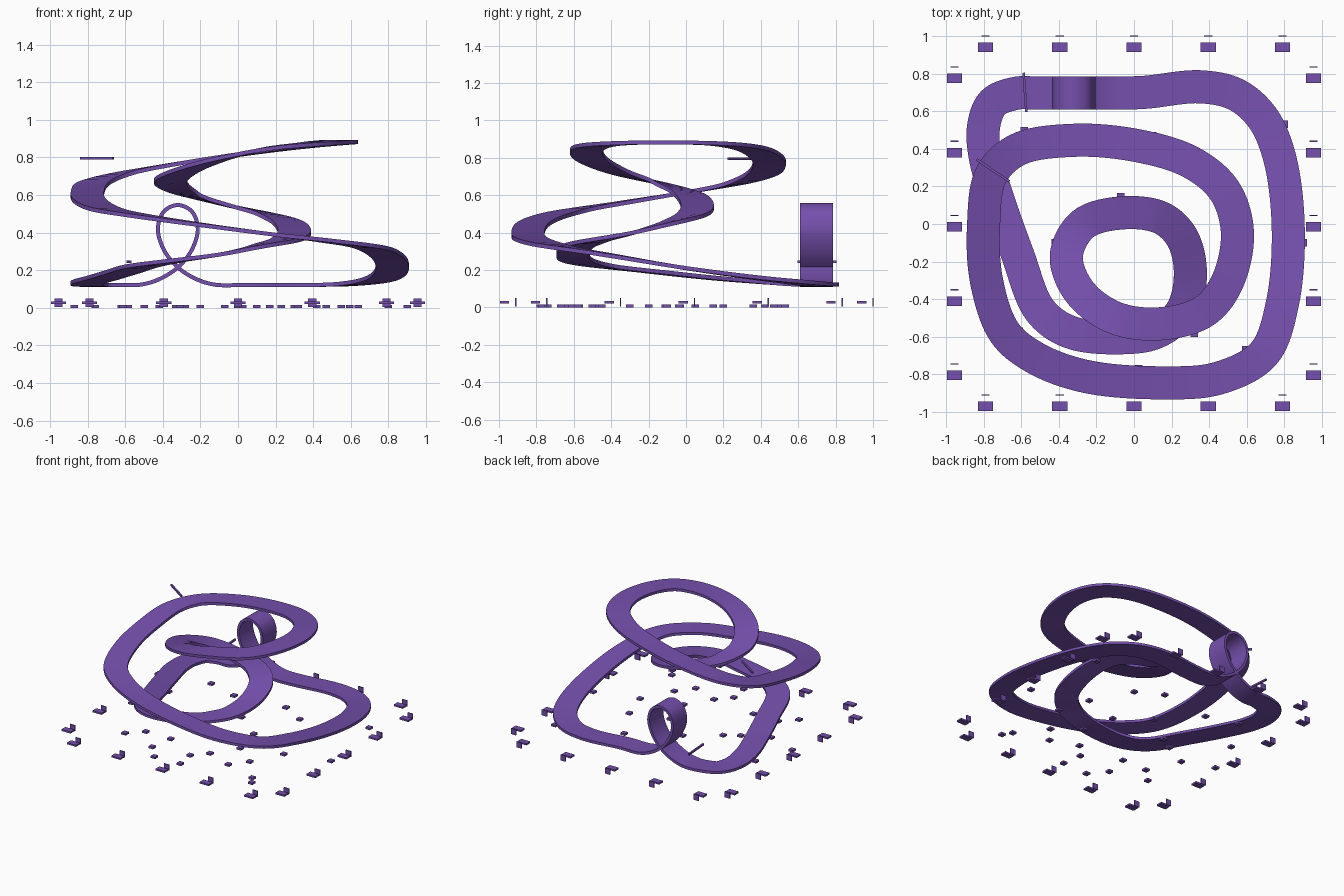
import bpy, bmesh, math
from mathutils import Vector, Matrix

if "Cube" in bpy.data.objects:
    bpy.data.objects.remove(bpy.data.objects["Cube"])

purple = bpy.data.materials.new("purple_paint")
purple.diffuse_color = (0.18, 0.08, 0.42, 1)
purple.use_nodes = True
purple.node_tree.nodes["Principled BSDF"].inputs["Base Color"].default_value = purple.diffuse_color


def finish(name, bm):
    bmesh.ops.recalc_face_normals(bm, faces=bm.faces)
    me = bpy.data.meshes.new(name)
    bm.to_mesh(me)
    bm.free()
    ob = bpy.data.objects.new(name, me)
    bpy.context.collection.objects.link(ob)
    me.materials.append(purple)
    return ob


def add_box(bm, centre, size, turn=0):
    m = Matrix.Translation(centre) @ Matrix.Rotation(turn, 4, 'Z') @ Matrix.Diagonal((*size, 1))
    bmesh.ops.create_cube(bm, size=1, matrix=m)


# Track centre line: outer sweep, climb to the top ring, spiral back down
COURSE = [
    (0.05, .70, .122), (0.35, .73, .122), (.54, .69, .125), (.68, .57, .138), (.77, .37, .16),
    (.82, 0, .21), (.79, -.42, .28), (.69, -.69, .325), (.45, -.82, .36),
    (.15, -.845, .395), (-.26, -.81, .45), (-.53, -.71, .49), (-.69, -.575, .52),
    (-.785, -.3, .565), (-.80, 0, .615), (-.76, .26, .665), (-.62, .395, .71),
    (-.33, .445, .765), (0, .42, .815), (.3, .33, .855), (.48, .18, .875),
    (.55, -.04, .882), (.5, -.3, .88), (.38, -.46, .87), (.15, -.53, .845),
    (-.1, -.5, .79), (-.29, -.36, .725), (-.36, -.17, .67), (-.27, 0, .61),
    (-.05, .06, .545), (.15, .03, .495), (.26, -.08, .455), (.3, -.28, .40),
    (.25, -.47, .36), (.12, -.575, .33), (-.06, -.605, .29), (-.34, -.575, .25),
    (-.5, -.46, .225), (-.62, -.16, .19), (-.72, .12, .16), (-.79, .35, .14),
    (-.80, .52, .127), (-.75, .645, .122), (-.63, .695, .122)]

# Vertical loop: half profile in x and z, mirrored about its axis
LOOP_X, LOOP_Y = -.32, .697
half = [(-.20, .123), (-.10, .152), (0, .215), (.075, .31), (.106, .42), (.075, .512)]
prof = half + [(0, .547)] + [(-x, z) for x, z in reversed(half)]
points = [Vector(p) for p in COURSE] + [Vector((LOOP_X + x, LOOP_Y, z)) for x, z in prof]


def spline(pts, steps):
    out, n = [], len(pts)
    for i in range(n):
        p = [pts[(i + k) % n] for k in (-1, 0, 1, 2)]
        # centripetal knots keep the curve free of kinks
        t = [0]
        for a, b in zip(p, p[1:]):
            t.append(t[-1] + math.sqrt((b - a).length))
        for s in range(steps):
            u = t[1] + (t[2] - t[1]) * s / steps
            q, lv = list(p), 1
            while len(q) > 1:
                if lv == 3:
                    q = [q[0].lerp(q[1], (u - t[1]) / (t[2] - t[1]))]
                else:
                    q = [q[j].lerp(q[j + 1], (u - t[j]) / (t[j + lv] - t[j]))
                         for j in range(len(q) - 1)]
                lv += 1
            out.append(q[0])
    return out


# Track slab swept along the closed path
path = spline(points, 10)
n = len(path)
bm = bmesh.new()
rings, side = [], Vector((0, -1, 0))
HALF_W, HALF_T = .088, .0105
for i, c in enumerate(path):
    t = (path[(i + 1) % n] - path[i - 1]).normalized()
    s = t.cross(Vector((0, 0, 1)))
    if s.length > .15:
        s.normalize()
        side = s if s.dot(side) > 0 else -s
    up = side.cross(t).normalized()
    rings.append([bm.verts.new(c + side * HALF_W * a + up * HALF_T * b)
                  for a, b in ((-1, -1), (1, -1), (1, 1), (-1, 1))])
for i in range(n):
    a, b = rings[i], rings[(i + 1) % n]
    for k in range(4):
        m = (k + 1) % 4
        bm.faces.new((a[k], a[m], b[m], b[k]))
track = finish("track_ribbon", bm)
bpy.context.view_layer.objects.active = track
track.select_set(True)
bpy.ops.object.shade_smooth_by_angle(angle=math.radians(40))
track.select_set(False)

# Bars hanging over the track
for name, pos, turn in (("loop_gate_bar", (-.58, .70, .245), math.radians(94)),
                        ("climb_gate_bar", (-.75, .285, .795), math.radians(-34))):
    bm = bmesh.new()
    add_box(bm, pos, (.21, .013, .014), turn)
    finish(name, bm)

# Benches around the edge, all facing the front
STEPS = (-.79, -.395, 0, .395, .79)
spots = [(x, y) for x in STEPS for y in (.94, -.97)]
spots += [(x, y - .015) for x in (-.955, .955) for y in STEPS]
for i, (x, y) in enumerate(spots):
    bm = bmesh.new()
    add_box(bm, (x, y, .028), (.08, .05, .013))
    add_box(bm, (x, y + .06, .028), (.045, .007, .046))
    finish(f"bench_{i + 1}", bm)

# Square footings on the ground below the track
FEET = [(-.585, .495), (.10, .47), (.80, .53), (.90, -.10), (.595, -.67), (.025, -.77),
        (-.61, -.57), (-.87, -.11), (-.31, -.65), (.32, -.58), (.47, .05), (-.07, .145),
        (-.28, -.46), (.64, -.74), (0, -.61), (.23, -.3), (-.42, -.1), (.17, -.04),
        (-.5, -.46), (-.76, .2), (-.33, .42), (.3, .36), (.55, -.2), (-.62, -.2),
        (-.2, -.78), (-.31, -.03), (.42, -.45), (.1, -.5)]
for i, (x, y) in enumerate(FEET):
    bm = bmesh.new()
    add_box(bm, (x, y, .008), (.04, .04, .016))
    finish(f"footing_{i + 1}", bm)
